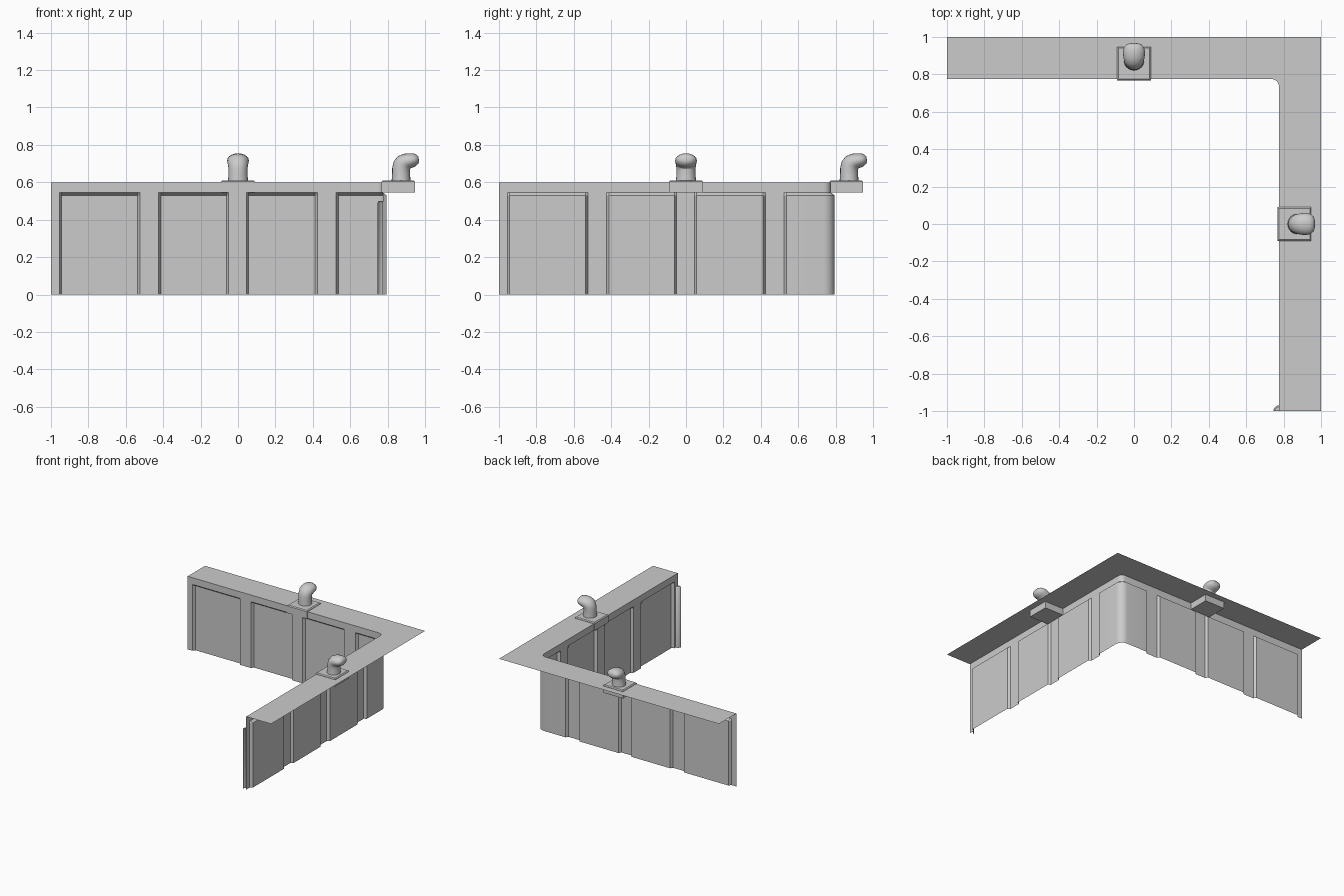
import bpy, bmesh, math
from mathutils import Vector

if "Cube" in bpy.data.objects:
    bpy.data.objects.remove(bpy.data.objects["Cube"])

EDGE = 0.775      # quay face
RECESS = 0.02     # panel depth
R = 0.04          # inside corner radius
H = 0.6


def make(name, bm, smooth=None, normals=True):
    if normals:
        bmesh.ops.recalc_face_normals(bm, faces=bm.faces)
    me = bpy.data.meshes.new(name)
    bm.to_mesh(me)
    bm.free()
    ob = bpy.data.objects.new(name, me)
    bpy.context.collection.objects.link(ob)
    if smooth:
        bpy.context.view_layer.objects.active = ob
        ob.select_set(True)
        bpy.ops.object.shade_smooth_by_angle(angle=math.radians(smooth))
        ob.select_set(False)
    return ob


# plan path of the wall: one arm, rounded corner, mirrored arm
def plan():
    arm = [(-1, 0)]
    for a, b in [(-0.955, -0.525), (-0.425, -0.05), (0.045, 0.425)]:
        arm += [(a, 0), (a + 0.012, 1), (b - 0.012, 1), (b, 0)]
    arm += [(0.525, 0), (0.537, 1)]
    def path(depth):
        pts = [(s, EDGE + depth * d) for s, d in arm]
        k = EDGE - R
        arc = [(k + (R + depth) * math.sin(t), k + (R + depth) * math.cos(t))
               for t in [math.radians(90 * i / 6) for i in range(7)]]
        return pts + arc + [(y, x) for x, y in reversed(pts)]
    return path(RECESS), path(0)


deep, flush = plan()

# piled wall with recessed panels and a flush upper lip
bm = bmesh.new()
rows = [[bm.verts.new((x, y, z)) for x, y in p]
        for p, z in [(deep, 0), (deep, 0.53), (flush, 0.545), (flush, H)]]
for lo, hi in zip(rows, rows[1:]):
    for i in range(len(lo) - 1):
        bm.faces.new((lo[i], lo[i + 1], hi[i + 1], hi[i]))
make("piled_wall", bm, 30, normals=False)

# flat deck on top
bm = bmesh.new()
outline = flush + [(1, -1), (1, 1), (-1, 1)]
f = bm.faces.new([bm.verts.new((x, y, H)) for x, y in outline])
f.normal_update()
if f.normal.z < 0:
    f.normal_flip()
make("deck", bm, normals=False)

# quarter round fender post at the end of the right arm
bm = bmesh.new()
rings = []
for r, z in [(0.03, 0), (0.03, 0.49), (0.022, 0.5)]:
    rings.append([bm.verts.new((EDGE - r * math.cos(t), -1 + r * math.sin(t), z))
                  for t in [math.radians(90 * i / 5) for i in range(6)]])
for lo, hi in zip(rings, rings[1:]):
    for i in range(5):
        bm.faces.new((lo[i + 1], lo[i], hi[i], hi[i + 1]))
centre = bm.verts.new((EDGE, -1, 0.5))
bm.faces.new([centre] + rings[-1][::-1])
make("fender_post", bm, 40)


# mooring bollards: chamfered footing and a bent, rounded horn
def bollard(name, swap):
    def place(v):
        return (v[1], v[0], v[2]) if swap else tuple(v)
    bm = bmesh.new()
    layers = []
    for h, z in [(0.09, 0.545), (0.09, 0.603), (0.083, 0.61)]:
        layers.append([bm.verts.new(place((sx * h, 0.857 + sy * h, z)))
                       for sx, sy in [(-1, -1), (1, -1), (1, 1), (-1, 1)]])
    for lo, hi in zip(layers, layers[1:]):
        for i in range(4):
            j = (i + 1) % 4
            bm.faces.new((lo[i], lo[j], hi[j], hi[i]))
    bm.faces.new(layers[0])
    bm.faces.new(layers[-1])
    make(name + "_footing", bm)

    # y, z, tilt, half width, half thickness
    stations = [(0.872, 0.605, 0, 0.054, 0.051), (0.872, 0.64, 0, 0.051, 0.048),
                (0.872, 0.67, 8, 0.051, 0.048), (0.876, 0.69, 25, 0.053, 0.048),
                (0.886, 0.705, 45, 0.056, 0.047), (0.903, 0.713, 66, 0.058, 0.043),
                (0.925, 0.717, 76, 0.058, 0.039), (0.945, 0.721, 78, 0.053, 0.034),
                (0.959, 0.724, 78, 0.041, 0.025), (0.966, 0.726, 78, 0.022, 0.013)]
    bm = bmesh.new()
    n, rings = 20, []
    for y, z, tilt, w, t in stations:
        a = math.radians(tilt)
        across = Vector((0, math.cos(a), -math.sin(a)))
        ring = []
        for i in range(n):
            q = 2 * math.pi * i / n
            p = Vector((w * math.cos(q), y, z)) + across * t * math.sin(q)
            ring.append(bm.verts.new(place(p)))
        rings.append(ring)
    for lo, hi in zip(rings, rings[1:]):
        for i in range(n):
            j = (i + 1) % n
            bm.faces.new((lo[i], lo[j], hi[j], hi[i]))
    bm.faces.new(rings[-1])
    bm.faces.new(rings[0])
    make(name + "_horn", bm, 50)


bollard("rear_bollard", False)
bollard("side_bollard", True)
